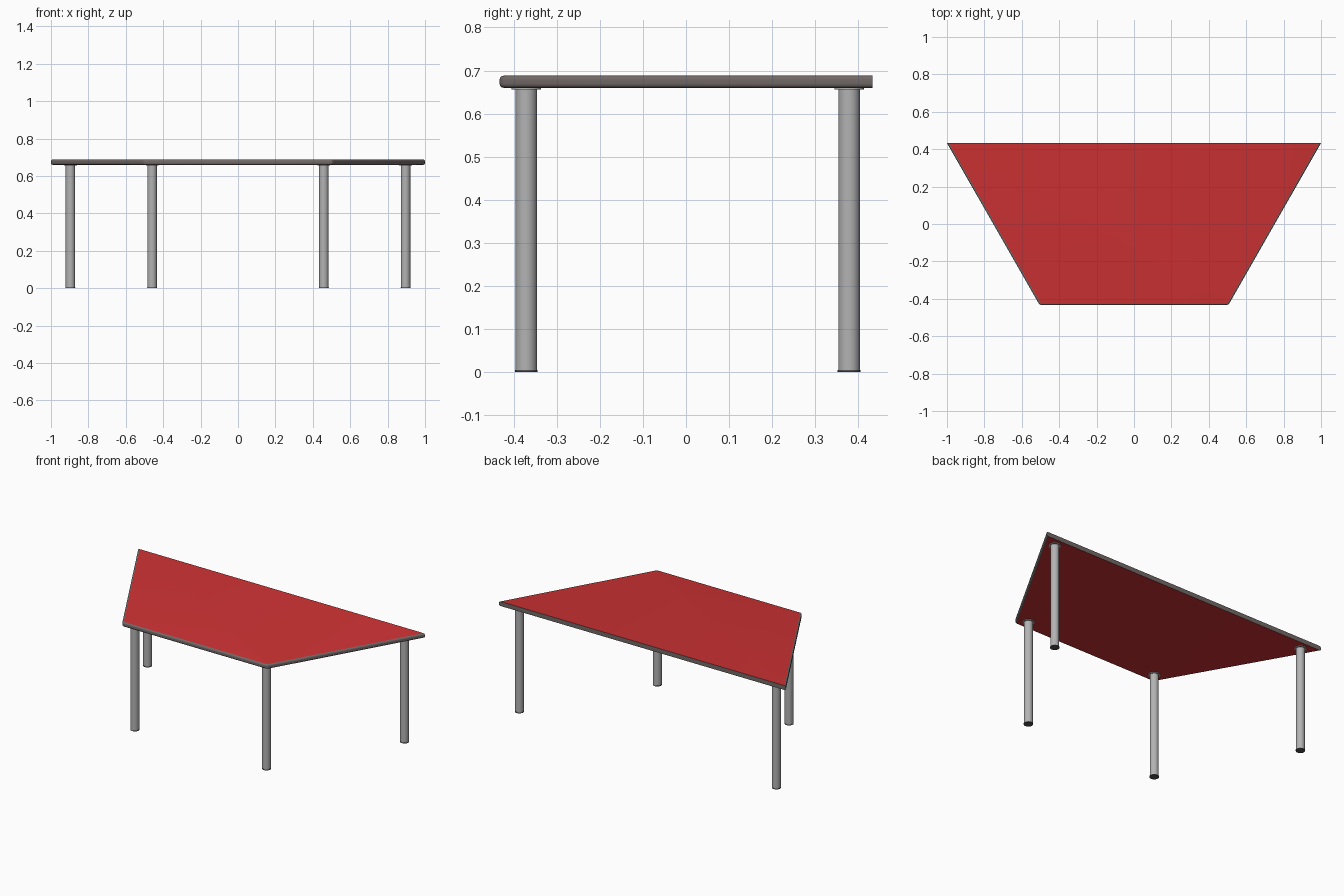
import bpy, bmesh

if "Cube" in bpy.data.objects:
    bpy.data.objects.remove(bpy.data.objects["Cube"])


def material(name, color):
    m = bpy.data.materials.new(name)
    m.diffuse_color = (*color, 1)
    m.use_nodes = True
    m.node_tree.nodes["Principled BSDF"].inputs["Base Color"].default_value = m.diffuse_color
    return m


RED = material("red laminate", (0.62, 0.032, 0.034))
EDGE = material("grey brown edging", (0.17, 0.145, 0.14))
STEEL = material("grey metal", (0.45, 0.45, 0.45))
DARK = material("dark foot pad", (0.08, 0.08, 0.08))

# Trapezoid table top: bullnosed front and sides, square back
Z0, Z1, B = 0.66, 0.688, 0.433
outline = [(-0.505, -B), (0.505, -B), (1.0, B), (-1.0, B)]
bm = bmesh.new()
face = bm.faces.new([bm.verts.new((x, y, Z0)) for x, y in outline])
ext = bmesh.ops.extrude_face_region(bm, geom=[face])
for v in ext["geom"]:
    if isinstance(v, bmesh.types.BMVert):
        v.co.z = Z1
bmesh.ops.recalc_face_normals(bm, faces=bm.faces)
# soften the two upright front corners
corners = [e for e in bm.edges
           if abs(e.verts[0].co.z - e.verts[1].co.z) > 0.01 and e.verts[0].co.y < 0]
bmesh.ops.bevel(bm, geom=corners, offset=0.012, segments=4, profile=0.5, affect='EDGES')
# round the rim, leaving the back edge square
rim = [e for e in bm.edges
       if abs(e.verts[0].co.z - e.verts[1].co.z) < 0.001
       and min(v.co.y for v in e.verts) < B - 0.01]
bmesh.ops.bevel(bm, geom=rim, offset=0.009, segments=4, profile=0.5, affect='EDGES')
bm.normal_update()
for f in bm.faces:
    f.material_index = 0 if abs(f.normal.z) > 0.999 else 1
mesh = bpy.data.meshes.new("table_top")
bm.to_mesh(mesh)
bm.free()
mesh.materials.append(RED)
mesh.materials.append(EDGE)
top = bpy.data.objects.new("table_top", mesh)
bpy.context.collection.objects.link(top)
bpy.context.view_layer.objects.active = top
top.select_set(True)
bpy.ops.object.shade_smooth_by_angle()


def cylinder(name, x, y, z0, z1, r, mat):
    bpy.ops.mesh.primitive_cylinder_add(vertices=32, radius=r, depth=z1 - z0,
                                        location=(x, y, (z0 + z1) / 2))
    ob = bpy.context.object
    ob.name = name
    ob.data.materials.append(mat)
    bpy.ops.object.shade_smooth_by_angle()


# Legs with mounting plates and foot pads
for end, px, py in (("front", 0.459, -0.371), ("back", 0.896, 0.379)):
    for side, s in (("left", -1), ("right", 1)):
        n = f"{end}_{side}"
        cylinder(n + "_leg", s * px, py, 0.004, 0.657, 0.025, STEEL)
        cylinder(n + "_mounting_plate", s * px, py, 0.656, 0.6605, 0.034, STEEL)
        cylinder(n + "_foot_pad", s * px, py, 0.0, 0.0045, 0.0265, DARK)
